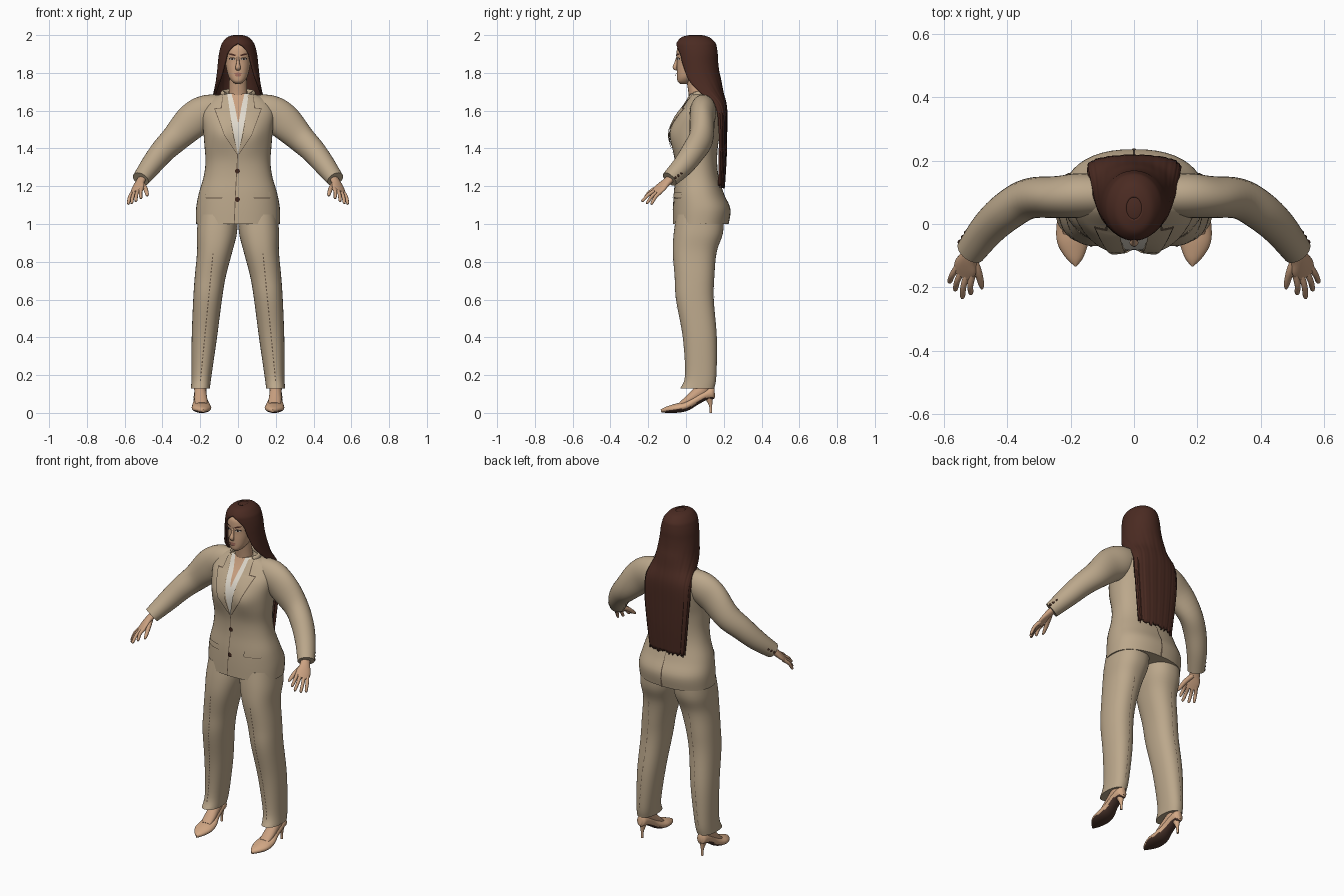
import bpy, bmesh, math, random
from mathutils import Vector

random.seed(3)
cube = bpy.data.objects.get("Cube")
if cube:
    bpy.data.objects.remove(cube, do_unlink=True)


def material(name, r, g, b):
    m = bpy.data.materials.new(name)
    m.use_nodes = True
    m.diffuse_color = (r, g, b, 1)
    node = next(n for n in m.node_tree.nodes if n.type == "BSDF_PRINCIPLED")
    node.inputs["Base Color"].default_value = (r, g, b, 1)
    node.inputs["Roughness"].default_value = 0.8
    return m


SUIT = material("beige suit", .50, .39, .26)
SKIN = material("skin", .60, .36, .22)
HAIR = material("dark brown hair", .07, .024, .016)
SHIRT = material("ivory shirt", .75, .70, .61)
SHOE = material("tan shoe", .66, .40, .24)
SOLE = material("brown sole", .07, .035, .025)
BUTTON = material("button brown", .05, .02, .012)
SEAM = material("seam shadow", .13, .09, .06)
LIPS = material("lips", .40, .17, .12)
DARK = material("lash black", .02, .012, .01)
POWER = 2.3
SIDES = (("left", 1), ("right", -1))


def finish(name, bm, *mats):
    me = bpy.data.meshes.new(name)
    bm.to_mesh(me)
    bm.free()
    for m in mats:
        me.materials.append(m)
    ob = bpy.data.objects.new(name, me)
    bpy.context.collection.objects.link(ob)
    for other in bpy.context.selected_objects:
        other.select_set(False)
    bpy.context.view_layer.objects.active = ob
    ob.select_set(True)
    bpy.ops.object.shade_smooth_by_angle(angle=math.radians(50))
    return ob


def smooth(rows, steps=5):
    """Fill in a curve through the given rows of numbers."""
    out = []
    for i in range(len(rows) - 1):
        p, q, r, s = rows[max(i - 1, 0)], rows[i], rows[i + 1], rows[min(i + 2, len(rows) - 1)]
        for k in range(steps):
            t = k / steps
            out.append([b + .5 * t * (c - a + t * (2*a - 5*b + 4*c - d + t * (3*(b - c) + d - a)))
                        for a, b, c, d in zip(p, q, r, s)])
    return out + [list(rows[-1])]


def loft(name, rings, *mats, closed=True, caps=True):
    bm = bmesh.new()
    loops = [[bm.verts.new(p) for p in ring] for ring in rings]
    n = len(loops[0])
    for low, high in zip(loops, loops[1:]):
        for i in range(n if closed else n - 1):
            j = (i + 1) % n
            bm.faces.new((low[i], low[j], high[j], high[i]))
    if caps:
        bm.faces.new(loops[0])
        bm.faces.new(loops[-1])
    bmesh.ops.remove_doubles(bm, verts=bm.verts, dist=.0001)
    bmesh.ops.recalc_face_normals(bm, faces=bm.faces)
    return finish(name, bm, *mats)


def bust(x, z):
    return .016 * math.exp(-(abs(x) - .085) ** 2 / .003 - (z - 1.47) ** 2 / .005)


def body(name, rows, mat, s=1, n=44):
    """Upright form from rows of z, centre x, centre y, half width, half depth."""
    rings = []
    for z, cx, cy, rx, ry in rows:
        ring = []
        for i in range(n):
            a = math.tau * i / n
            c, d = math.cos(a), math.sin(a)
            x = cx + rx * math.copysign(abs(c) ** (2 / POWER), c)
            y = cy + ry * math.copysign(abs(d) ** (2 / POWER), d)
            ring.append((s * x, y - (bust(x, z) if d < 0 else 0), z))
        rings.append(ring)
    return loft(name, rings, mat)


def surface_y(rows, x, z, back):
    rows = sorted(rows)
    z = min(max(z, rows[0][0]), rows[-1][0])
    low, high = next((a, b) for a, b in zip(rows, rows[1:]) if a[0] <= z <= b[0])
    t = (z - low[0]) / max(high[0] - low[0], 1e-6)
    _, cx, cy, rx, ry = (a + (b - a) * t for a, b in zip(low, high))
    reach = ry * (1 - min(1, abs(x - cx) / rx) ** POWER) ** (1 / POWER)
    return cy + reach if back else cy - reach - bust(x, z)


def patch(name, rows, edges, mat, lift=.003, s=1, back=False, steps=4, cols=6):
    """Thin plate lying on a body; edges are rows of z, x start, x end."""
    lines = []
    for e, f in zip(edges, edges[1:]):
        lines += [[a + (b - a) * k / steps for a, b in zip(e, f)] for k in range(steps)]
    lines.append(edges[-1])
    bm = bmesh.new()
    grid = []
    for z, x0, x1 in lines:
        xs = [x0 + (x1 - x0) * i / cols for i in range(cols + 1)]
        grid.append([bm.verts.new((s * x, surface_y(rows, x, z, back) + (lift if back else -lift), z))
                     for x in xs])
    for a, b in zip(grid, grid[1:]):
        for i in range(cols):
            bm.faces.new((a[i], a[i + 1], b[i + 1], b[i]))
    bm.normal_update()
    for f in bm.faces:
        if (f.normal.y < 0) == back:
            f.normal_flip()
    return finish(name, bm, mat)


def disc(name, rows, x, z, rx, rz, mat, lift=.003, s=1):
    turns = [math.pi * i / 10 - math.pi / 2 for i in range(11)]
    edges = [(z + rz * math.sin(a), x - rx * math.cos(a) - 1e-5, x + rx * math.cos(a) + 1e-5) for a in turns]
    return patch(name, rows, edges, mat, lift, s, steps=1)


def tube(name, path, mats, ref, s=1, n=20, steps=5):
    """Limb through rows of x, y, z, radius along ref, radius across."""
    rows = smooth(path, steps)
    pts = [Vector(r[:3]) for r in rows]
    rings = []
    for i, (x, y, z, ra, rb) in enumerate(rows):
        t = (pts[min(i + 1, len(pts) - 1)] - pts[max(i - 1, 0)]).normalized()
        u = Vector(ref)
        u = (u - t * u.dot(t)).normalized()
        v = t.cross(u)
        ring = []
        for k in range(n):
            a = math.tau * k / n
            p = pts[i] + u * ra * math.cos(a) + v * rb * math.sin(a)
            ring.append((s * p.x, p.y, max(p.z, 0)))
        rings.append(ring)
    return loft(name, rings, *mats)


# Jacket body
torso = smooth([(1.0, 0, .078, .222, .148), (1.08, 0, .083, .222, .152), (1.16, 0, .068, .208, .133),
                (1.25, 0, .058, .182, .115), (1.33, 0, .053, .172, .112), (1.42, 0, .048, .178, .122),
                (1.5, 0, .055, .185, .132), (1.57, 0, .07, .195, .122), (1.62, 0, .085, .19, .1),
                (1.66, 0, .09, .15, .08), (1.69, 0, .08, .085, .055)])
body("jacket_body", torso, SUIT)
patch("shirt_front", torso, [(1.37, -.002, .002), (1.55, -.036, .036), (1.69, -.062, .062)], SHIRT, .003)
patch("chest_skin", torso, [(1.54, -.001, .004), (1.62, -.016, .018), (1.69, -.034, .034)], SKIN, .006)
patch("front_closure", torso, [(1.0, -.022, -.018), (1.15, -.016, -.012), (1.37, -.004, 0)], SEAM, .004, cols=1)
patch("back_vent", torso, [(1.0, -.006, .006), (1.2, -.001, .001)], SEAM, .004, back=True)
for z in (1.28, 1.13):
    disc("front_button", torso, -.003, z, .013, .013, BUTTON, .007)
for side, s in SIDES:
    patch(side + "_lapel_edge", torso, [(1.37, .001, .007), (1.47, .026, .073), (1.6, .046, .122),
                                        (1.612, .048, .127), (1.616, .048, .09), (1.68, .058, .082)],
          SEAM, .005, s)
    patch(side + "_lapel", torso, [(1.375, .001, .006), (1.47, .024, .07), (1.6, .044, .118),
                                   (1.609, .046, .122), (1.613, .046, .086), (1.685, .056, .08)],
          SUIT, .009, s)
    patch(side + "_pocket_line", torso, [(1.136, .085, .17), (1.141, .08, .172)], SEAM, .004, s)
    patch(side + "_pocket_flap", torso, [(1.14, .082, .172), (1.17, .085, .17)], SUIT, .007, s)

# Jacket collar around the back of the neck
arc = [math.radians(-35 + 25 * i) for i in range(11)]
tube("jacket_collar", [(.082 * math.cos(a), .075 + .055 * math.sin(a), 1.685 + .012 * math.sin(a), .02, .012)
                       for a in arc], [SUIT], (0, 0, 1))

# Sleeves, hands and cuff buttons
tips = [("index", .515, -.222, 1.135), ("middle", .542, -.235, 1.12),
        ("ring", .565, -.21, 1.108), ("little", .583, -.185, 1.105)]
spread = Vector((.81, .49, -.32))
for side, s in SIDES:
    tube(side + "_sleeve", [(.08, .09, 1.615, .07, .06), (.165, .09, 1.592, .092, .07),
                            (.24, .085, 1.545, .094, .066), (.33, .08, 1.455, .076, .064),
                            (.4, .04, 1.385, .066, .062), (.46, -.015, 1.31, .057, .056),
                            (.515, -.087, 1.237, .044, .047)], [SUIT], (0, 0, 1), s, 28)
    tube(side + "_palm", [(.5, -.07, 1.252, .025, .02), (.52, -.105, 1.22, .029, .018),
                          (.531, -.135, 1.192, .04, .015), (.538, -.162, 1.168, .036, .011)], [SKIN], spread, s)
    for i, (finger, *tip) in enumerate(tips):
        root = Vector((.532, -.147, 1.18)) + spread * .019 * (i - 1.5)
        end = Vector(tip)
        mid = (root + end) / 2 + Vector((.004, -.002, .006))
        tube(side + "_" + finger + "_finger", [(*root, .011, .011), (*mid, .0095, .0095),
                                               (*root.lerp(end, .9), .008, .008), (*end, .004, .004)],
             [SKIN], spread, s, 10)
    tube(side + "_thumb", [(.51, -.105, 1.215, .014, .014), (.492, -.15, 1.19, .013, .012),
                           (.482, -.188, 1.16, .01, .009), (.479, -.204, 1.148, .004, .004)],
         [SKIN], spread, s, 10)
    for i in range(3):
        bm = bmesh.new()
        bmesh.ops.create_icosphere(bm, subdivisions=2, radius=.008)
        bmesh.ops.translate(bm, verts=bm.verts, vec=(s * (.528 + .01 * i), -.027 - .015 * i, 1.268 - .012 * i))
        finish(side + "_cuff_button", bm, BUTTON)

# Trousers with stitched creases
leg = smooth([(1.05, .105, .075, .104, .125), (.95, .112, .065, .106, .13), (.85, .124, .046, .093, .116),
              (.72, .147, .045, .082, .105), (.6, .161, .047, .076, .1), (.4, .178, .073, .067, .09),
              (.2, .193, .078, .053, .083), (.13, .199, .06, .05, .09)])
for side, s in SIDES:
    body(side + "_trouser_leg", leg, SUIT, s)
    for i in range(36):
        z = .17 + .019 * i
        x = .199 - .066 * i / 35
        patch(side + "_crease_stitch", leg, [(z, x - .003, x + .003), (z + .01, x - .004, x + .002)],
              SEAM, .003, s, back=False, steps=1, cols=1)
        if i % 3:
            patch(side + "_back_stitch", leg, [(z, x - .002, x + .002), (z + .014, x - .003, x + .001)],
                  SEAM, .003, s, back=True, steps=1, cols=1)

# Feet and heeled shoes
for side, s in SIDES:
    tube(side + "_foot", [(.2, .09, .2, .033, .035), (.2, .092, .13, .032, .036), (.198, .055, .098, .032, .032),
                          (.196, .01, .068, .034, .022), (.194, -.03, .045, .03, .012)], [SKIN], (1, 0, 0), s)
    shoe = tube(side + "_shoe", [(.184, -.132, .01, .004, .008), (.186, -.105, .016, .028, .016),
                                 (.192, -.055, .024, .05, .024), (.195, 0, .036, .049, .026),
                                 (.198, .05, .066, .037, .026), (.2, .1, .094, .034, .028),
                                 (.2, .138, .106, .028, .034), (.2, .152, .108, .012, .024)],
                [SHOE, SOLE], (1, 0, 0), s, 28)
    for face in shoe.data.polygons:
        face.material_index = int(face.normal.z < -.55)
    tube(side + "_heel", [(.2, .132, 0, .007, .007), (.2, .13, .04, .009, .009), (.2, .12, .09, .024, .026)],
         [SHOE], (1, 0, 0), s, 14)

# Head, neck and face
head = smooth([(1.742, 0, -.012, .014, .018), (1.755, 0, -.008, .032, .036), (1.78, 0, .01, .05, .058),
               (1.82, 0, .025, .061, .074), (1.86, 0, .04, .068, .088), (1.9, 0, .045, .07, .095),
               (1.94, 0, .045, .064, .088), (1.975, 0, .045, .035, .05)])
body("head", head, SKIN)
tube("neck", [(0, .065, 1.6, .055, .05), (0, .06, 1.68, .05, .045), (0, .045, 1.78, .046, .045)], [SKIN], (1, 0, 0))
tube("nose", [(0, -.044, 1.887, .006, .006), (0, -.052, 1.855, .008, .009), (0, -.059, 1.83, .014, .012),
              (0, -.052, 1.816, .011, .006)], [SKIN], (1, 0, 0), n=14)
disc("upper_lip", head, 0, 1.796, .021, .005, LIPS, .005)
disc("lower_lip", head, 0, 1.787, .017, .006, LIPS, .006)
for side, s in SIDES:
    disc(side + "_eyelash", head, .031, 1.875, .017, .0075, DARK, .002, s)
    disc(side + "_eye_white", head, .031, 1.873, .013, .0045, SHIRT, .003, s)
    disc(side + "_iris", head, .031, 1.873, .005, .005, DARK, .004, s)
    patch(side + "_eyebrow", head, [(1.89, .014, .02), (1.896, .014, .044), (1.902, .03, .05)], HAIR, .003, s)

# Long hair: rows of z, centre y, half width, depth, half sweep in degrees
hair = smooth([(2.0, .05, .025, .035, 180), (1.988, .05, .058, .075, 180), (1.96, .053, .083, .102, 180),
               (1.935, .055, .093, .108, 160), (1.9, .058, .101, .11, 144), (1.86, .06, .106, .11, 138),
               (1.81, .066, .111, .11, 130), (1.76, .075, .117, .112, 120), (1.7, .1, .128, .098, 105),
               (1.62, .16, .146, .057, 92), (1.5, .172, .146, .046, 90), (1.35, .172, .132, .043, 90),
               (1.2, .17, .115, .036, 90)])
rings = []
for row, (z, cy, rx, ry, sweep) in enumerate(hair):
    ring = []
    fall = min(1, max(0, (1.85 - z) * 3))
    for i in range(61):
        a = math.radians(min(sweep, 180)) * (i / 30 - 1)
        ripple = 1 + .025 * fall * math.cos(i * 1.3) * math.sin(i * .45)
        c = math.cos(a)
        flat = abs(c) ** (1 - .4 * fall)
        drop = random.uniform(-.012, .012) if row == len(hair) - 1 else 0
        ring.append((rx * ripple * math.sin(a), cy + ry * ripple * math.copysign(flat, c), z + drop))
    rings.append(ring)
rings.insert(0, [(0, .05, 2.0)] * 61)
bm_rings = [[(x + 0, y, z) for x, y, z in ring] for ring in rings]
locks = loft("long_hair", bm_rings[1:], HAIR, closed=False, caps=False)
thick = locks.modifiers.new("thickness", "SOLIDIFY")
thick.thickness = .012
thick.offset = -1
bm = bmesh.new()
bmesh.ops.create_uvsphere(bm, u_segments=32, v_segments=16, radius=1)
bmesh.ops.scale(bm, verts=bm.verts, vec=(.08, .098, .06))
bmesh.ops.translate(bm, verts=bm.verts, vec=(0, .056, 1.94))
bmesh.ops.delete(bm, geom=[v for v in bm.verts if v.co.z < 1.945], context="VERTS")
finish("hair_crown", bm, HAIR)
